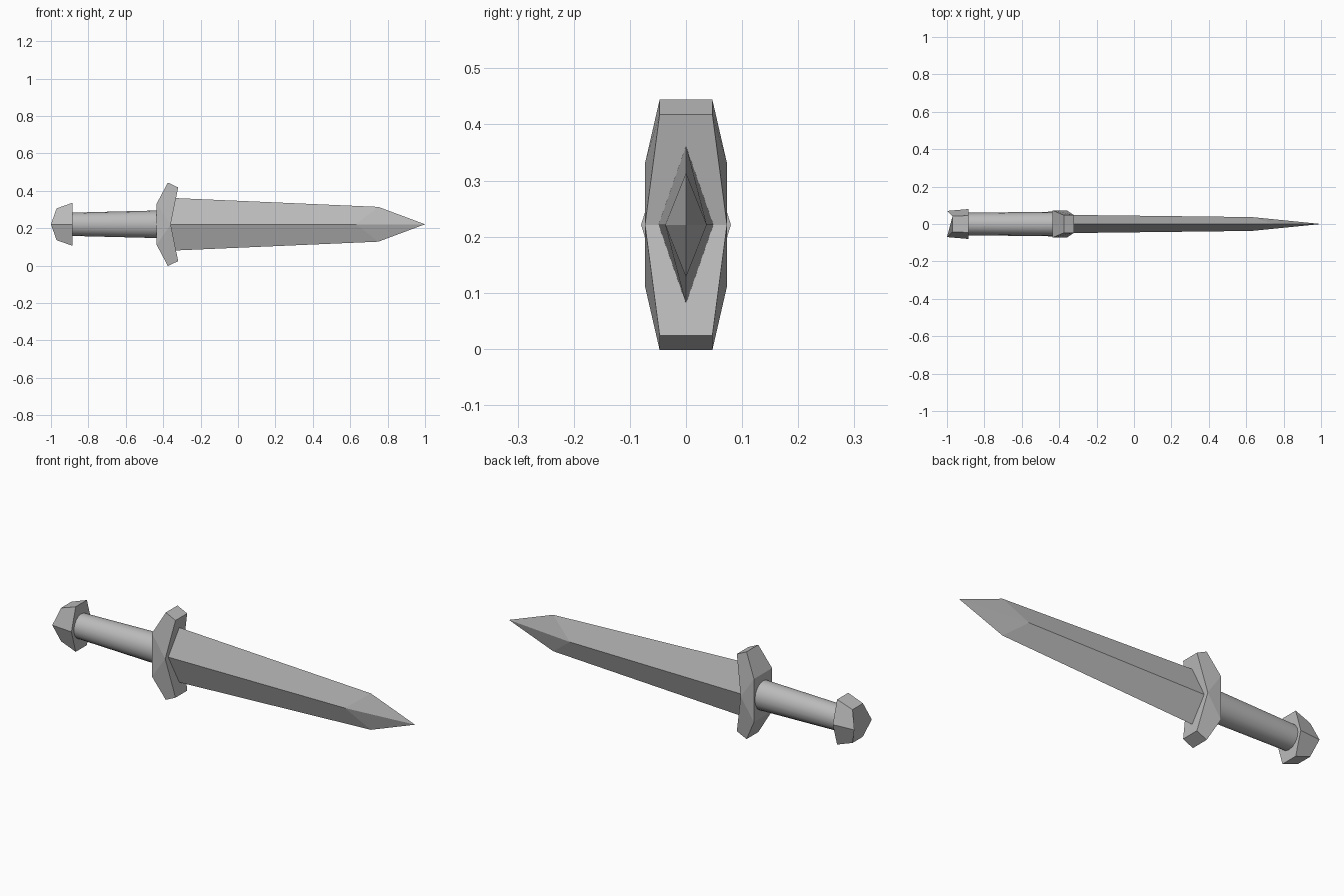
import bpy, bmesh, math

cube = bpy.data.objects.get("Cube")
if cube:
    bpy.data.objects.remove(cube, do_unlink=True)

MID = 0.221  # height of the long axis

steel = bpy.data.materials.new("grey steel")
steel.use_nodes = True
GREY = (0.5, 0.5, 0.5, 1)
steel.diffuse_color = GREY
steel.node_tree.nodes["Principled BSDF"].inputs["Base Color"].default_value = GREY


def loft(name, rings, smooth=False):
    """Skin rings of (x, y, z offset) points; a one-point ring makes a tip."""
    bm = bmesh.new()
    loops = [[bm.verts.new((x, y, z + MID)) for x, y, z in ring] for ring in rings]
    for a, b in zip(loops, loops[1:]):
        n = len(a)
        for i in range(n):
            j = (i + 1) % n
            if len(b) == 1:
                bm.faces.new((a[i], a[j], b[0]))
            else:
                bm.faces.new((a[i], a[j], b[j], b[i]))
    for loop in (loops[0], loops[-1]):
        if len(loop) > 2:
            bm.faces.new(loop)
    bmesh.ops.recalc_face_normals(bm, faces=bm.faces)
    mesh = bpy.data.meshes.new(name)
    bm.to_mesh(mesh)
    bm.free()
    mesh.materials.append(steel)
    obj = bpy.data.objects.new(name, mesh)
    bpy.context.collection.objects.link(obj)
    if smooth:
        bpy.ops.object.select_all(action="DESELECT")
        obj.select_set(True)
        bpy.context.view_layer.objects.active = obj
        bpy.ops.object.shade_smooth_by_angle(angle=math.radians(40))
    return obj


def diamond(edge_x, ridge_x, half_y, half_z):
    return [(edge_x, 0, half_z), (ridge_x, half_y, 0),
            (edge_x, 0, -half_z), (ridge_x, -half_y, 0)]


def hexagon(end_x, mid_x, end_y, mid_y, half_z):
    return [(end_x, -end_y, half_z), (end_x, end_y, half_z), (mid_x, mid_y, 0),
            (end_x, end_y, -half_z), (end_x, -end_y, -half_z), (mid_x, -mid_y, 0)]


def ellipse(x, half_y, half_z, sides=16):
    steps = [math.tau * i / sides for i in range(sides)]
    return [(x, half_y * math.cos(t), half_z * math.sin(t)) for t in steps]


# Blade: diamond section whose edges and ridge taper to a point
loft("blade", [diamond(-0.38, -0.38, 0.049, 0.142),
               diamond(0.75, 0.63, 0.037, 0.093),
               [(1, 0, 0)]])

# Grip
loft("grip", [ellipse(-0.9, 0.06, 0.062), ellipse(-0.42, 0.066, 0.074)], smooth=True)

# Pommel: hexagonal block with a ridge across the back
loft("pommel", [hexagon(-0.97, -1, 0.042, 0.07, 0.085),
                hexagon(-0.885, -0.885, 0.045, 0.08, 0.115)])

# Guard: side outline on the -y side, mirrored to +y
half_guard = [(-0.435, 0.073, 0.11), (-0.375, 0.047, 0.223), (-0.32, 0.047, 0.197)]
outline = (half_guard + [(-0.36, 0.073, 0)]
           + [(x, y, -z) for x, y, z in reversed(half_guard)])
bm = bmesh.new()
sides = [[bm.verts.new((x, s * y, z + MID)) for x, y, z in outline] for s in (-1, 1)]
for v in sides:
    bm.faces.new((v[0], v[3], v[6]))
    bm.faces.new((v[0], v[1], v[2], v[3]))
    bm.faces.new((v[3], v[4], v[5], v[6]))
for i in range(len(outline)):
    j = (i + 1) % len(outline)
    bm.faces.new((sides[0][i], sides[0][j], sides[1][j], sides[1][i]))
bmesh.ops.recalc_face_normals(bm, faces=bm.faces)
guard_mesh = bpy.data.meshes.new("guard")
bm.to_mesh(guard_mesh)
bm.free()
guard_mesh.materials.append(steel)
bpy.context.collection.objects.link(bpy.data.objects.new("guard", guard_mesh))
